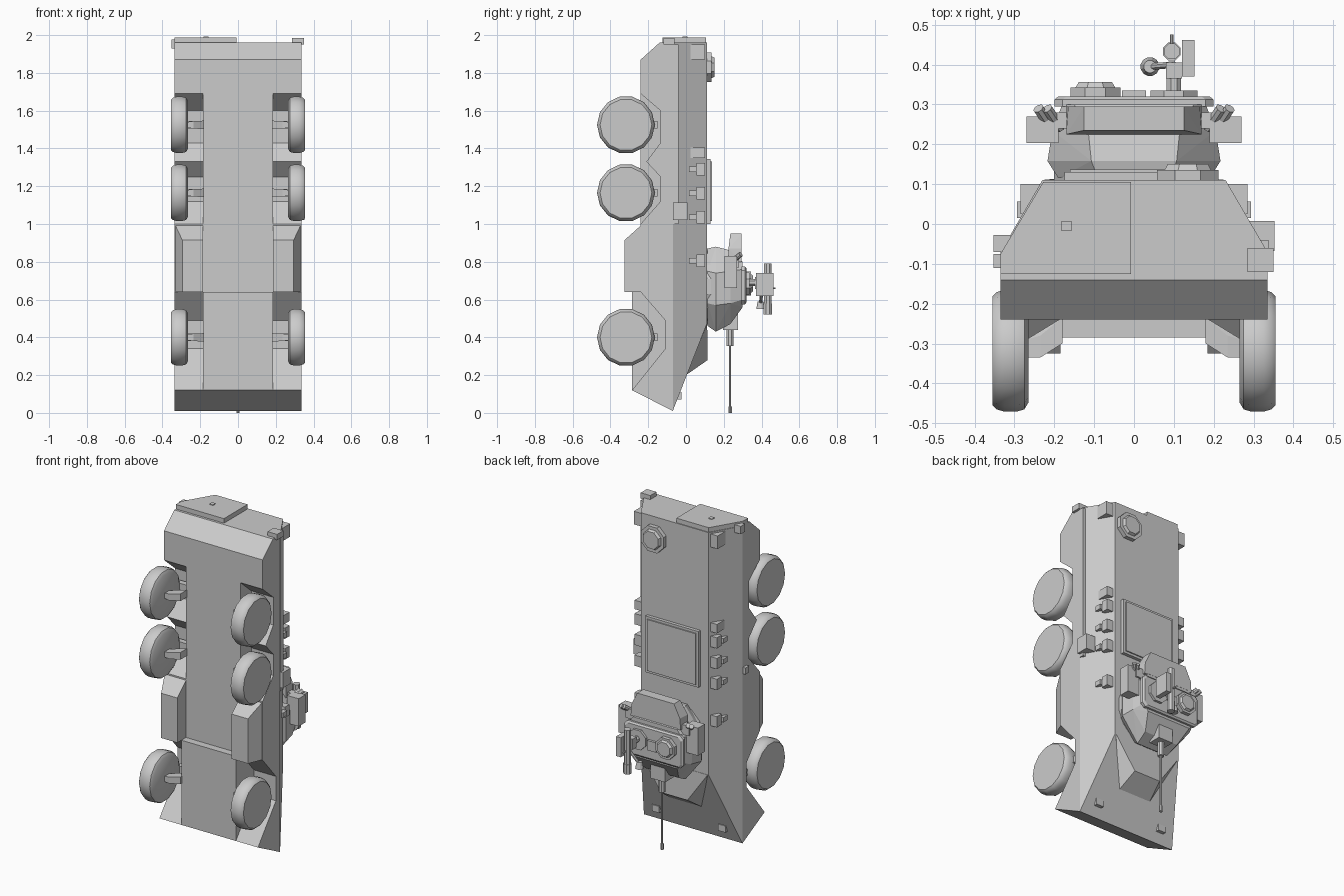
import bpy, bmesh, math
from mathutils import Vector, Matrix

if "Cube" in bpy.data.objects:
    bpy.data.objects.remove(bpy.data.objects["Cube"])

paint = bpy.data.materials.new("plain_grey")
paint.diffuse_color = (0.6, 0.6, 0.6, 1)
paint.use_nodes = True
paint.node_tree.nodes["Principled BSDF"].inputs["Base Color"].default_value = paint.diffuse_color


def finish(name, bm, smooth=False):
    bmesh.ops.recalc_face_normals(bm, faces=bm.faces)
    me = bpy.data.meshes.new(name)
    bm.to_mesh(me)
    bm.free()
    me.materials.append(paint)
    ob = bpy.data.objects.new(name, me)
    bpy.context.collection.objects.link(ob)
    if smooth:
        bpy.ops.object.select_all(action='DESELECT')
        ob.select_set(True)
        bpy.context.view_layer.objects.active = ob
        bpy.ops.object.shade_smooth_by_angle(angle=math.radians(40))
    return ob


def solid(name, pts):
    """Convex solid around points."""
    bm = bmesh.new()
    for p in pts:
        bm.verts.new(p)
    bmesh.ops.convex_hull(bm, input=bm.verts)
    bmesh.ops.dissolve_limit(bm, angle_limit=0.01, verts=bm.verts, edges=bm.edges)
    return finish(name, bm)


def box(name, x, y, z):
    return solid(name, [(a, b, c) for a in x for b in y for c in z])


def slab(name, prof, x0, x1):
    """Side profile of (y, z) points extruded along x."""
    bm = bmesh.new()
    f = bm.faces.new([bm.verts.new((x0, y, z)) for y, z in prof])
    r = bmesh.ops.extrude_face_region(bm, geom=[f])
    bmesh.ops.translate(bm, vec=(x1 - x0, 0, 0),
                        verts=[v for v in r['geom'] if isinstance(v, bmesh.types.BMVert)])
    return finish(name, bm)


def rod(name, a, b, r0, r1=None, n=8, smooth=False):
    a, b = Vector(a), Vector(b)
    d = b - a
    bm = bmesh.new()
    m = Matrix.Translation((a + b) / 2) @ d.to_track_quat('Z', 'Y').to_matrix().to_4x4() \
        @ Matrix.Rotation(math.pi / n, 4, 'Z')
    bmesh.ops.create_cone(bm, cap_ends=True, segments=n, radius1=r0,
                          radius2=r0 if r1 is None else r1, depth=d.length, matrix=m)
    return finish(name, bm, smooth)


def octagon(y, w, z0, z1, cx, cz):
    """Chamfered rectangle at height y."""
    return [(s * a, y, b) for s in (-1, 1) for a, b in
            ((w, z0 + cz), (w, z1 - cz), (w - cx, z0), (w - cx, z1))]


# Hull: sloped upper body, keel and arched side skirts
solid("upper_hull", [(s * x, y, z) for s in (-1, 1) for x, y, z in
      ((.335, -.07, .01), (.23, .11, .47), (.23, .11, 1.96), (.335, -.07, 1.96))])
slab("keel", [(-.07, .01), (-.285, .12), (-.285, .64), (-.24, .64), (-.24, 1.87),
              (-.14, 1.96), (-.07, 1.96)], -.185, .185)
skirt = [(-.07, .01), (-.285, .12), (-.11, .34), (-.11, .49), (-.24, .64), (-.24, 1.0),
         (-.135, 1.12), (-.135, 1.25), (-.21, 1.33), (-.135, 1.43), (-.135, 1.6),
         (-.24, 1.69), (-.24, 1.87), (-.14, 1.96), (-.07, 1.96)]
for s in (-1, 1):
    slab("side_skirt", skirt, s * .185, s * .335)
    # Underside storage box between front and middle wheels
    solid("belly_box", [(s * x, y, z) for x, y, z in
          ((.185, -.23, .64), (.335, -.23, .64), (.185, -.23, 1.0), (.335, -.23, 1.0),
           (.185, -.325, .64), (.295, -.325, .64), (.185, -.325, .915), (.295, -.325, .915))])
    box("nose_step", (s * .275, s * .333), (-.24, -.18), (.1, .15))
    box("headlight", (s * .2, s * .25), (-.06, -.025), (.07, .11))

# Driver compartment on the sloped front
solid("driver_bulge", [(s * x, y, z) for s in (-1, 1) for x, y, z in
      ((.11, 0, .2), (.09, .115, .28), (.225, .112, .47), (.2, .0, .47))])


# Wheels with rounded tread, and their arms
def wheel(s, z):
    prof = [(.265, .13), (.275, .147), (.295, .153), (.325, .153), (.345, .147), (.355, .137)]
    bm = bmesh.new()
    n = 14
    rings = [[bm.verts.new((s * x, -.318 + r * math.cos(t * math.tau / n),
                            z + r * math.sin(t * math.tau / n))) for t in range(n)]
             for x, r in prof]
    for a, b in zip(rings, rings[1:]):
        for i in range(n):
            bm.faces.new((a[i], a[(i + 1) % n], b[(i + 1) % n], b[i]))
    bm.faces.new(rings[0])
    bm.faces.new(rings[-1])
    finish("wheel", bm, True)
    solid("wheel_arm", [(s * x, y, z + dz) for x, y0, y1, h in
          ((.18, -.30, -.235, .022), (.235, -.335, -.28, .02), (.27, -.335, -.29, .015))
          for y in (y0, y1) for dz in (-h, h)])
    box("upper_link", (s * .18, s * .3), (-.185, -.15), (z - .02, z + .02))


for s in (-1, 1):
    for z in (.40, 1.165, 1.525):
        wheel(s, z)

# Rear door, its handle and the rear corner boxes
solid("rear_door", [(x, y, z) for z in (1.955, 1.988) for x, y in
      ((-.335, -.125), (-.335, -.075), (-.228, .105), (-.008, .105), (-.008, -.125))])
box("door_handle", (-.182, -.157), (-.018, .008), (1.98, 1.992))
box("rear_lamp_right", (.285, .35), (-.12, -.06), (1.95, 1.985))
box("rear_lamp_left", (-.352, -.31), (-.07, -.028), (1.93, 1.978))
for s in (-1, 1):
    box("rear_corner_box", (s * .2, s * .285), (.025, .1), (1.87, 1.95))

# Side rail and side fittings
box("side_rail", (.28, .337), (-.07, -.04), (1.0, 1.95))
box("side_case", (.28, .352), (-.068, .008), (1.02, 1.115))
box("left_case", (-.352, -.3), (-.11, -.075), (1.05, 1.09))
for s in (-1, 1):
    box("side_block", (s * .2, s * .28), (.025, .1), (1.35, 1.405))
    for z in (1.29, 1.163, 1.035, .805):
        box("port_block", (s * .22, s * .28), (.055, .1), (z - .033, z + .033))
        box("port_nozzle", (s * .24, s * .294), (.015, .056), (z - .015, z + .015))

# Roof plate and rear hatch
box("roof_plate", (-.175, .185), (.105, .13), (1.0, 1.345))
box("roof_plate_lid", (-.16, .17), (.125, .137), (1.015, 1.33))
rod("rear_hatch", (.135, .1, 1.83), (.135, .135, 1.83), .084)
rod("rear_hatch_lid", (.135, .13, 1.83), (.135, .15, 1.83), .066, .055)

# Turret
rod("turret_ring", (0, .1, .67), (0, .16, .67), .205, n=16)
solid("turret_body", octagon(.115, .19, .46, .87, .1, .12) + octagon(.158, .217, .43, .88, .11, .14)
      + octagon(.235, .205, .47, .86, .09, .11) + octagon(.3, .18, .56, .8, .03, .04))
solid("turret_roof", octagon(.295, .2, .575, .775, .02, .02) + octagon(.312, .2, .575, .775, .02, .02)
      + octagon(.32, .19, .585, .765, .02, .02))
solid("turret_bustle", [(s * x, y, z) for s in (-1, 1) for x, y, z in
      ((.17, .225, .8), (.17, .295, .8), (.17, .225, .87), (.165, .295, .87),
       (.125, .235, .95), (.125, .295, .95))])
for s in (-1, 1):
    box("turret_side_box", (s * .19, s * .27), (.203, .27), (.66, .83))
    # Smoke tubes tilted outward
    for dx in (0, .022):
        rod("smoke_tube", (s * (.185 + dx), .24, .8), (s * (.218 + dx), .29, .84), .014)
    box("tube_bracket", (s * .15, s * .215), (.24, .28), (.77, .83))

# Cupolas and sights
rod("cupola", (-.097, .31, .685), (-.097, .343, .685), .068)
rod("cupola_lid", (-.097, .34, .685), (-.097, .356, .685), .056, .045)
rod("gunner_hatch", (.1, .31, .685), (.1, .335, .685), .064)
box("sight_block", (-.03, .03), (.31, .335), (.64, .7))

# Roof gun on its post
rod("gun_post", (.1, .33, .69), (.1, .38, .69), .02)
box("gun_cradle", (.08, .12), (.365, .405), (.655, .72))
rod("roof_gun", (.095, .433, .57), (.095, .433, .79), .021)
rod("roof_gun_muzzle", (.095, .433, .52), (.095, .433, .58), .024)
box("ammo_box", (.12, .152), (.37, .462), (.62, .74))
rod("gun_sight", (.095, .44, .66), (.095, .475, .66), .005)
rod("lamp_stalk", (.045, .395, .58), (.1, .4, .64), .009)
rod("search_lamp", (.04, .395, .55), (.04, .395, .59), .024, .016, n=12)

# Main gun
box("gun_mantlet", (-.05, .05), (.195, .275), (.44, .56))
rod("barrel_sleeve", (0, .233, .46), (0, .233, .355), .019)
rod("barrel", (0, .233, .37), (0, .233, .0), .007)
rod("muzzle", (0, .233, .0), (0, .233, .035), .01)
